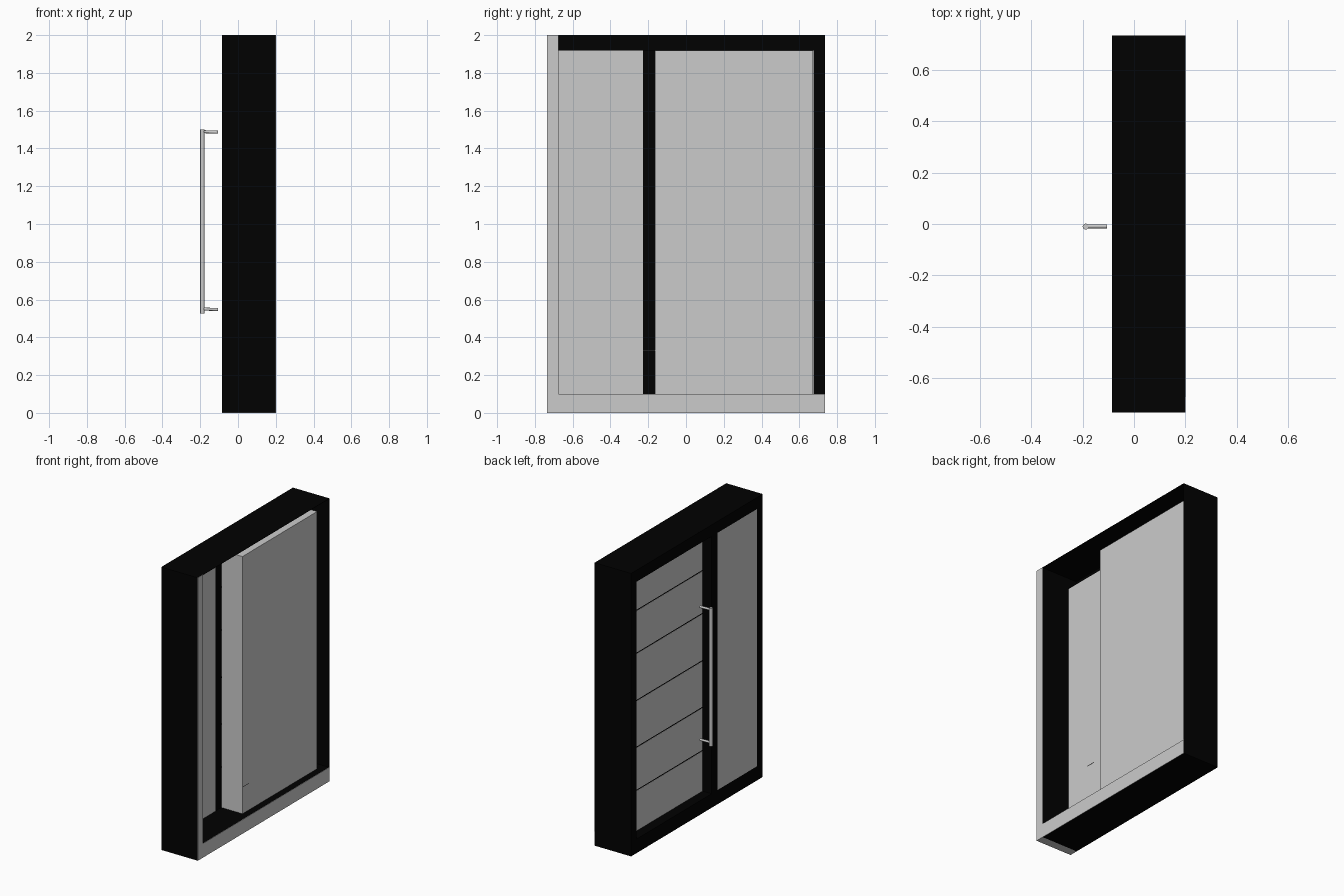
import bpy
from mathutils import Vector

if "Cube" in bpy.data.objects:
    bpy.data.objects.remove(bpy.data.objects["Cube"])

black = bpy.data.materials.new("black_paint")
black.diffuse_color = (0.0003, 0.0003, 0.0003, 1)
black.use_nodes = True
black.node_tree.nodes["Principled BSDF"].inputs["Base Color"].default_value = black.diffuse_color


def box(name, x, y, z, mat=None):
    """Axis-aligned box from (min, max) ranges."""
    bpy.ops.mesh.primitive_cube_add(size=1)
    ob = bpy.context.object
    ob.name = name
    for v in ob.data.vertices:
        v.co = [r[0] if c < 0 else r[1] for c, r in zip(v.co, (x, y, z))]
    if mat:
        ob.data.materials.append(mat)
    return ob


def rod(name, a, b, radius, sides):
    """Cylinder between two points."""
    a, b = Vector(a), Vector(b)
    bpy.ops.mesh.primitive_cylinder_add(vertices=sides, radius=radius, depth=(b - a).length,
                                        location=(a + b) / 2,
                                        rotation=(b - a).to_track_quat('Z', 'Y').to_euler())
    bpy.context.object.name = name
    bpy.ops.object.shade_smooth_by_angle()


F, M, B = -0.085, -0.015, 0.2      # outside face, door face, inside edge
W, H = 0.735, 2.0                  # half width, height
J = 0.674                          # jamb inner edge
SILL, HEAD = 0.1, 1.918
CAP, SKIN = 0.002, 0.003

# frame: solid sill and one solid jamb, open channels on the other two sides
box("sill", (F, B - CAP), (-J, W), (0, SILL), black)
box("left_jamb", (F, B - CAP), (-W, -J), (CAP, H), black)
box("head_face", (F, F + SKIN), (-J, W), (HEAD, H), black)
box("head_reveal", (F, M), (-J, J), (HEAD, HEAD + SKIN), black)
box("right_jamb_face", (F, F + SKIN), (J, W), (SILL, HEAD), black)
box("right_jamb_reveal", (F, M), (J, J + SKIN), (SILL, HEAD), black)
box("top_skin", (F, B), (-J, W), (H - SKIN, H), black)
box("right_skin", (F, B), (W - SKIN, W), (SILL, H), black)

# bare end caps of the frame
box("sill_cap", (B - CAP, B), (-J, W), (0, SILL))
box("left_jamb_cap", (B - CAP, B), (-W, -J), (0, H))
box("left_jamb_foot", (F, B - CAP), (-W, -J), (0, CAP))

# side panel and mullion
box("side_panel", (F, M), (-J, -0.228), (SILL, HEAD))
box("mullion", (F, M), (-0.228, -0.163), (SILL, HEAD), black)
box("mullion_strip", (B - CAP, B), (-0.228, -0.163), (0.327, 0.331))

# door: thick slab set back behind the frame, grey slats with black grooves
D0, D1, T = -0.163, 0.672, 0.003
box("door_slab", (M + T, 0.149), (D0, D1), (SILL, HEAD))
levels = [SILL, 0.387, 0.692, 1.022, 1.356, 1.659, HEAD]
GAP = 0.004
for i, (lo, hi) in enumerate(zip(levels, levels[1:])):
    box(f"door_slat_{i + 1}", (M, M + T), (D0, D1),
        (lo + (GAP if i else 0), hi - (GAP if i < 5 else 0)))
for i, z in enumerate(levels[1:-1]):
    box(f"door_groove_{i + 1}", (M + T / 3, M + T), (D0, D1), (z - GAP, z + GAP), black)

# pull handle
rod("handle_bar", (-0.1885, -0.01, 0.525), (-0.1885, -0.01, 1.5), 0.0115, 16)
for n, z in (("lower", 0.55), ("upper", 1.489)):
    rod(f"handle_{n}_mount", (-0.187, -0.009, z), (-0.105, -0.009, z - 0.003), 0.008, 12)
